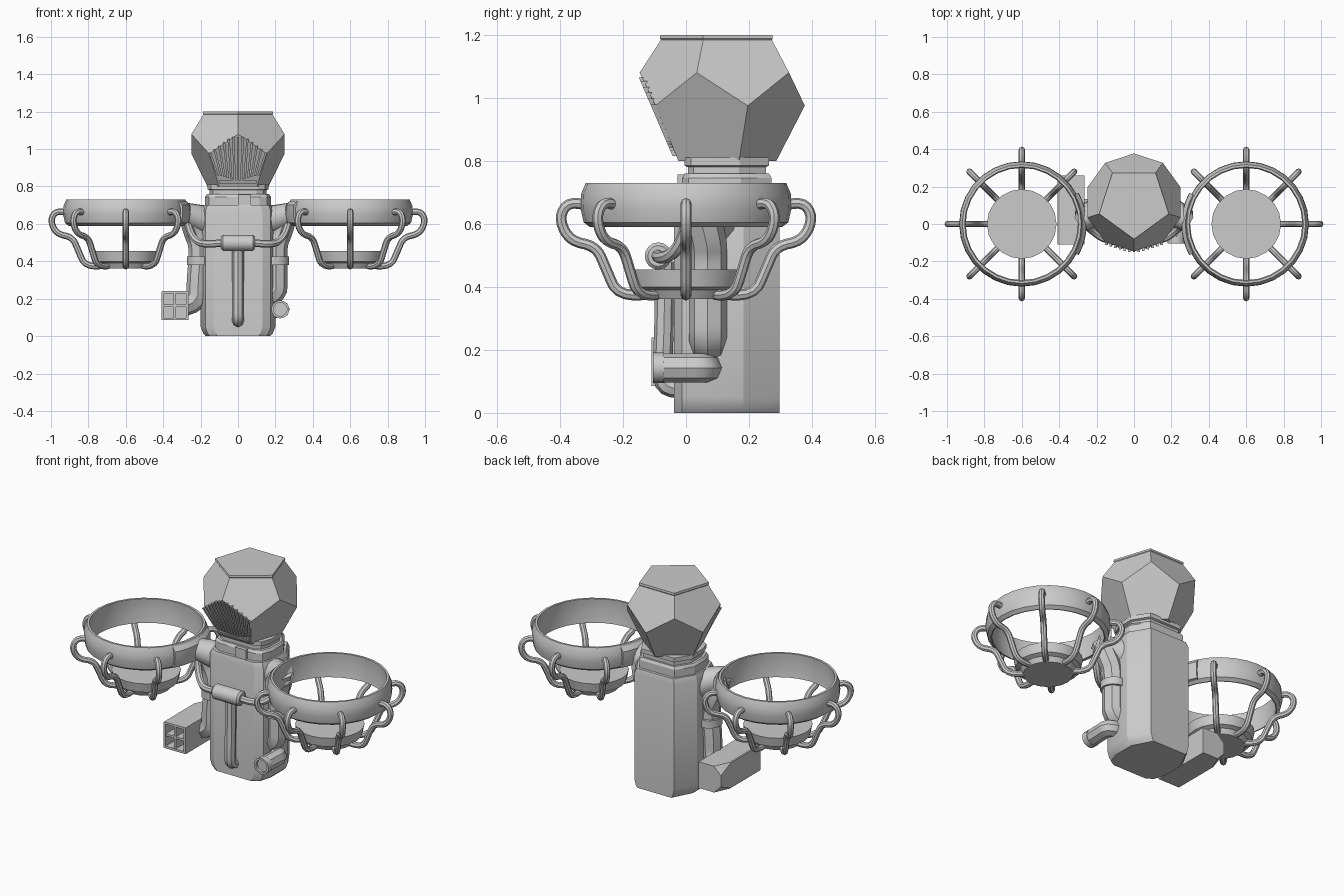
import bpy, bmesh
from math import sin, cos, pi, radians
from mathutils import Vector

if "Cube" in bpy.data.objects:
    bpy.data.objects.remove(bpy.data.objects["Cube"])


def finish(name, bm):
    bmesh.ops.recalc_face_normals(bm, faces=bm.faces)
    me = bpy.data.meshes.new(name)
    bm.to_mesh(me)
    bm.free()
    ob = bpy.data.objects.new(name, me)
    bpy.context.collection.objects.link(ob)
    return ob


def loft(name, sections, loop=False):
    """Skin a list of equal-length closed sections, capped unless looped."""
    bm = bmesh.new()
    rows = [[bm.verts.new(p) for p in s] for s in sections]
    n = len(rows[0])
    pairs = list(zip(rows, rows[1:])) + ([(rows[-1], rows[0])] if loop else [])
    for a, b in pairs:
        for i in range(n):
            j = (i + 1) % n
            bm.faces.new((a[i], a[j], b[j], b[i]))
    if not loop:
        bm.faces.new(rows[0])
        bm.faces.new(rows[-1])
    return finish(name, bm)


def lathe(name, profile, cx, n=24, start=0, arc=2 * pi):
    """Spin a closed (r, z) profile about a vertical axis at x = cx."""
    full = arc > 6.28
    angs = [start + arc * k / n for k in range(n if full else n + 1)]
    return loft(name, [[(cx + r * cos(a), r * sin(a), z) for r, z in profile]
                       for a in angs], full)


def tube(name, pts, r):
    cu = bpy.data.curves.new(name, 'CURVE')
    cu.dimensions = '3D'
    cu.bevel_depth, cu.bevel_resolution, cu.use_fill_caps = r, 2, True
    sp = cu.splines.new('NURBS')
    sp.points.add(len(pts) - 1)
    for p, co in zip(sp.points, pts):
        p.co = (*co, 1)
    sp.order_u, sp.use_endpoint_u, sp.resolution_u = 3, True, 4
    ob = bpy.data.objects.new(name, cu)
    bpy.context.collection.objects.link(ob)
    return ob


def rod(name, a, b, r1, r2, n=16):
    """Straight tapered cylinder between two points."""
    a, b = Vector(a), Vector(b)
    q = (b - a).to_track_quat('Z', 'Y')
    ring = lambda c, r: [c + q @ Vector((r * cos(2 * pi * k / n), r * sin(2 * pi * k / n), 0))
                         for k in range(n)]
    return loft(name, [ring(a, r1), ring(b, r2)])


def box(name, x0, x1, y0, y1, z0, z1):
    return loft(name, [[(x0, y0, z), (x1, y0, z), (x1, y1, z), (x0, y1, z)] for z in (z0, z1)])


# Body: chamfered prism with drawn-in sides at the bottom and a bevelled top
half = [(.13, -.035), (.175, -.01), (.2, .06), (.2, .185), (.13, .30)]
outline = half + [(-x, y) for x, y in reversed(half)]


def layer(z, sx, sy=1, cy=.13):
    return [(x * sx, cy + (y - .133) * sy, z) for x, y in outline]


loft("body", [layer(0, .86), layer(.015, .93), layer(.05, 1), layer(.67, 1), layer(.70, .93, .95)])
loft("neck_base", [layer(.69, .88, .85), layer(.745, .88, .85), layer(.76, .83, .8)])
loft("neck_collar", [layer(.75, .76, .74), layer(.78, .76, .74), layer(.785, .82, .8), layer(.81, .82, .8)])
box("neck_latch", 0, .07, -.027, .05, .70, .757)

# Head: twelve-sided solid with one point of the top face to the front
HY = .115


def pent(r, z, turn=0):
    return [(r * sin(a), HY - r * cos(a), z) for a in (turn + 2 * pi * k / 5 for k in range(5))]


bm = bmesh.new()
T, U, L, B = ([bm.verts.new(p) for p in ring] for ring in (
    pent(.194, 1.185), pent(.262, 1.08), pent(.262, .975, pi / 5), pent(.172, .80, pi / 5)))
bm.faces.new(T)
bm.faces.new(B)
for k in range(5):
    j = (k + 1) % 5
    bm.faces.new((T[k], T[j], U[j], L[k], U[k]))
    bm.faces.new((B[k], B[j], L[j], U[j], L[k]))
finish("head", bm)
loft("head_cap", [pent(.194, 1.183), pent(.198, 1.188), pent(.196, 1.2)])

# Grille of fanned slats on the lower front face of the head
face_y = lambda z: -.022 - (z - .8) * .43


def slat(name, xb, xt, zb, zt, w, d):
    loft(name, [[(x - w, face_y(z) - d, z), (x + w, face_y(z) - d, z),
                 (x + w, face_y(z) + .02, z), (x - w, face_y(z) + .02, z)]
                for x, z in ((xb, zb), (xt, zt))])


for k in range(-6, 7):
    x = k * .025
    slat("grille_slat", x * .72, x, .83 + abs(x) * .2, 1.065 - max(0, abs(x) - .035) * .75, .006, .014)
slat("grille_sill", 0, 0, .815, .835, .10, .014)

# Bowls on each side: rim, dish and curved ribs
rim = [(.305, .59), (.325, .605), (.335, .65), (.333, .695), (.318, .73),
       (.305, .73), (.31, .66), (.30, .59)]
pad = [(.31, .60), (.337, .605), (.347, .65), (.345, .70), (.325, .722), (.312, .70)]
dish = [(.001, .362), (.135, .362), (.15, .39), (.175, .40), (.186, .455), (.001, .455)]
rib = [(.13, .375), (.215, .365), (.255, .46), (.285, .53), (.37, .545),
       (.405, .62), (.37, .675), (.32, .66)]
for s in (-1, 1):
    cx = .6 * s
    lathe("bowl_rim", rim, cx, 28)
    lathe("bowl_dish", dish, cx, 20)
    inward = pi if s > 0 else 0
    lathe("rim_pad", pad, cx, 8, inward - .5, 1.0)
    for k in range(1, 8):
        a = inward + k * pi / 4
        tube("bowl_rib", [(cx + r * cos(a), r * sin(a), z) for r, z in rib], .017)

    # Shoulder joint, side pipe with clamp, and front cable
    rod("shoulder", (.15 * s, .09, .61), (.285 * s, .02, .655), .085, .06)
    low = ([(.205, .07, .30), (.205, .07, .22), (.12, .07, .20)] if s > 0 else
           [(.215, .07, .30), (.215, .07, .17), (.32, .08, .163)])
    tube("side_pipe", [(x * s, y, z) for x, y, z in
                       [(.26, .04, .66), (.235, .07, .56), (.205, .07, .50), (.205, .07, .40)] + low], .06)
    rod("pipe_clamp", (.2 * s, .07, .38), (.2 * s, .07, .425), .073, .073)
    tube("front_cable", [(x * s, y, z) for x, y, z in
                         [(.07, -.09, .50), (.15, -.09, .49), (.22, -.04, .50),
                          (.265, .0, .57), (.275, .01, .64)]], .02)

# Front canister and the pipe dropping from it
rod("front_canister", (-.08, -.088, .498), (.08, -.088, .498), .043, .043)
for s in (-1, 1):
    rod("canister_end", (.08 * s, -.088, .498), (.09 * s, -.088, .498), .043, .033)
tube("front_pipe", [(0, -.068, .48), (0, -.068, .30), (0, -.075, .15), (0, -.07, .07), (0, 0, .08)], .031)

# Small open elbow on the right
tube("elbow_pipe", [(.14, .07, .143), (.235, .075, .143), (.228, .0, .143), (.226, -.09, .143)], .046)
nozzle = [[(.226 + r * cos(a), y, .143 + r * sin(a)) for r, y in
           ((.048, -.07), (.048, -.105), (.036, -.105), (.036, -.07))]
          for a in (2 * pi * k / 16 for k in range(16))]
loft("elbow_nozzle", nozzle, True)

# Exhaust box on the left with a four-pane front opening


def boxring(y, d, c=0):
    x0, x1, z0, z1 = -.41 + d, -.265 - d, .085 + d, .24 - d
    return [(x0, y, z0 + c), (x0 + c, y, z0), (x1, y, z0), (x1, y, z1), (x0 + c, y, z1), (x0, y, z1 - c)]


loft("exhaust_box", [boxring(-.03, .013, .002), boxring(-.11, .013, .002), boxring(-.11, 0, .004),
                     boxring(.17, 0, .004), boxring(.26, .0, .045)])
box("exhaust_bar_upright", -.344, -.331, -.107, -.03, .09, .235)
box("exhaust_bar_level", -.405, -.27, -.105, -.03, .156, .169)

# Convert tubes to mesh and smooth the round parts
bpy.ops.object.select_all(action='SELECT')
bpy.context.view_layer.objects.active = bpy.data.objects["front_pipe"]
bpy.ops.object.convert(target='MESH')
bpy.ops.object.select_all(action='SELECT')
bpy.ops.object.shade_smooth_by_angle(angle=radians(28))
